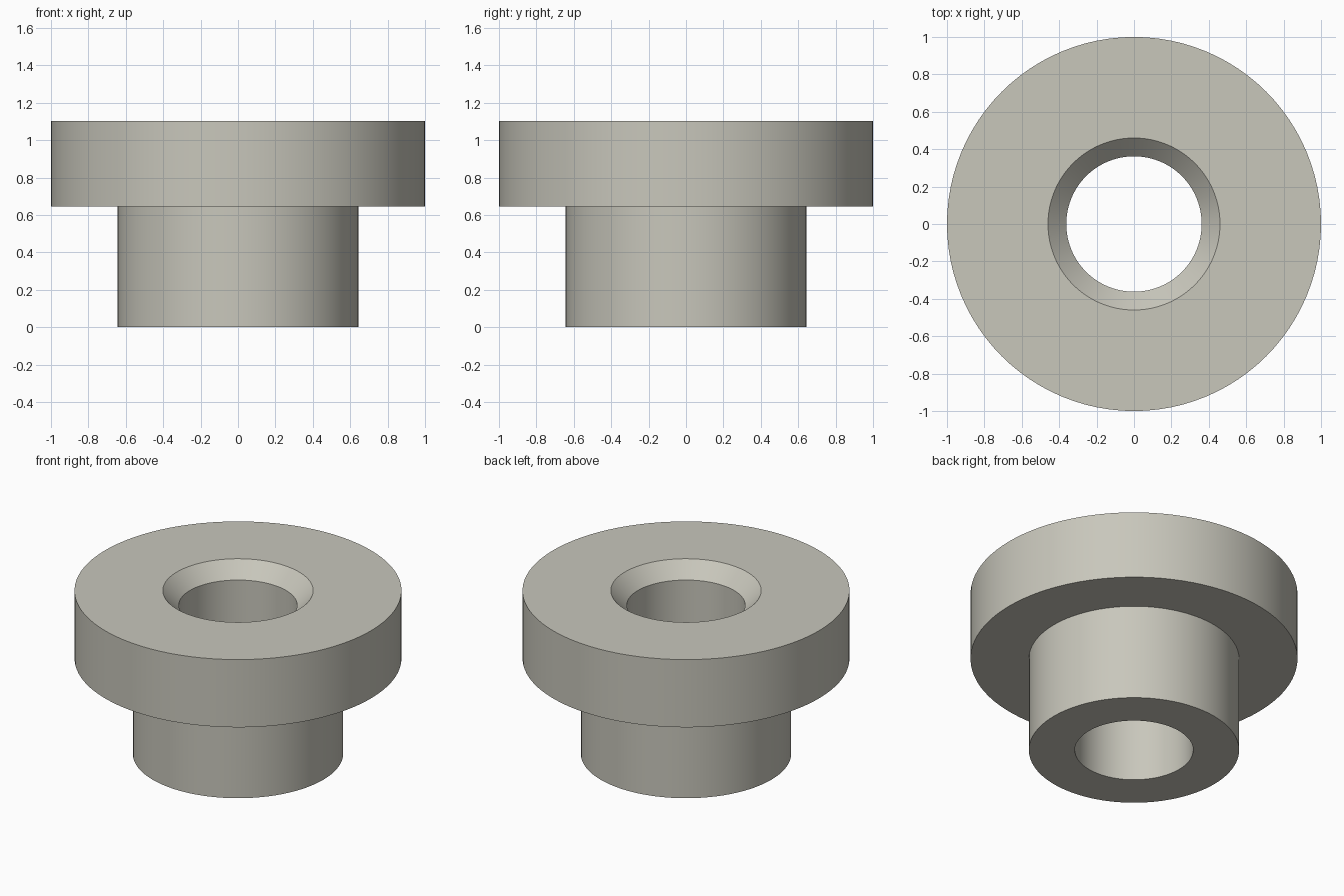
import bpy, bmesh, math

cube = bpy.data.objects.get("Cube")
if cube:
    bpy.data.objects.remove(cube, do_unlink=True)

# Plain warm grey metal
metal = bpy.data.materials.new("warm_grey_metal")
metal.use_nodes = True
colour = (0.58, 0.57, 0.50, 1)
metal.diffuse_color = colour
metal.node_tree.nodes["Principled BSDF"].inputs["Base Color"].default_value = colour


def lathe(name, profile, segments):
    """Spin a closed (radius, height) profile around z."""
    bm = bmesh.new()
    verts = [bm.verts.new((r, 0, z)) for r, z in profile]
    edges = [bm.edges.new((v, verts[(i + 1) % len(verts)])) for i, v in enumerate(verts)]
    bmesh.ops.spin(bm, geom=verts + edges, cent=(0, 0, 0), axis=(0, 0, 1),
                   angle=math.tau, steps=segments, use_merge=True)
    bmesh.ops.remove_doubles(bm, verts=bm.verts, dist=1e-5)
    bmesh.ops.recalc_face_normals(bm, faces=bm.faces)
    mesh = bpy.data.meshes.new(name)
    bm.to_mesh(mesh)
    bm.free()
    mesh.materials.append(metal)
    obj = bpy.data.objects.new(name, mesh)
    bpy.context.collection.objects.link(obj)
    bpy.ops.object.select_all(action="DESELECT")
    obj.select_set(True)
    bpy.context.view_layer.objects.active = obj
    bpy.ops.object.shade_smooth_by_angle(angle=math.radians(30))
    return obj


# Sleeve, flange and bore with a chamfered mouth, as one turned part
bore, mouth, sleeve, flange = 0.362, 0.46, 0.643, 1.0
shoulder, top = 0.645, 1.102
chamfer = mouth - bore
lathe("flanged_bushing", [
    (bore, 0), (sleeve, 0), (sleeve, shoulder), (flange, shoulder),
    (flange, top), (mouth, top), (bore, top - chamfer),
], 96)
